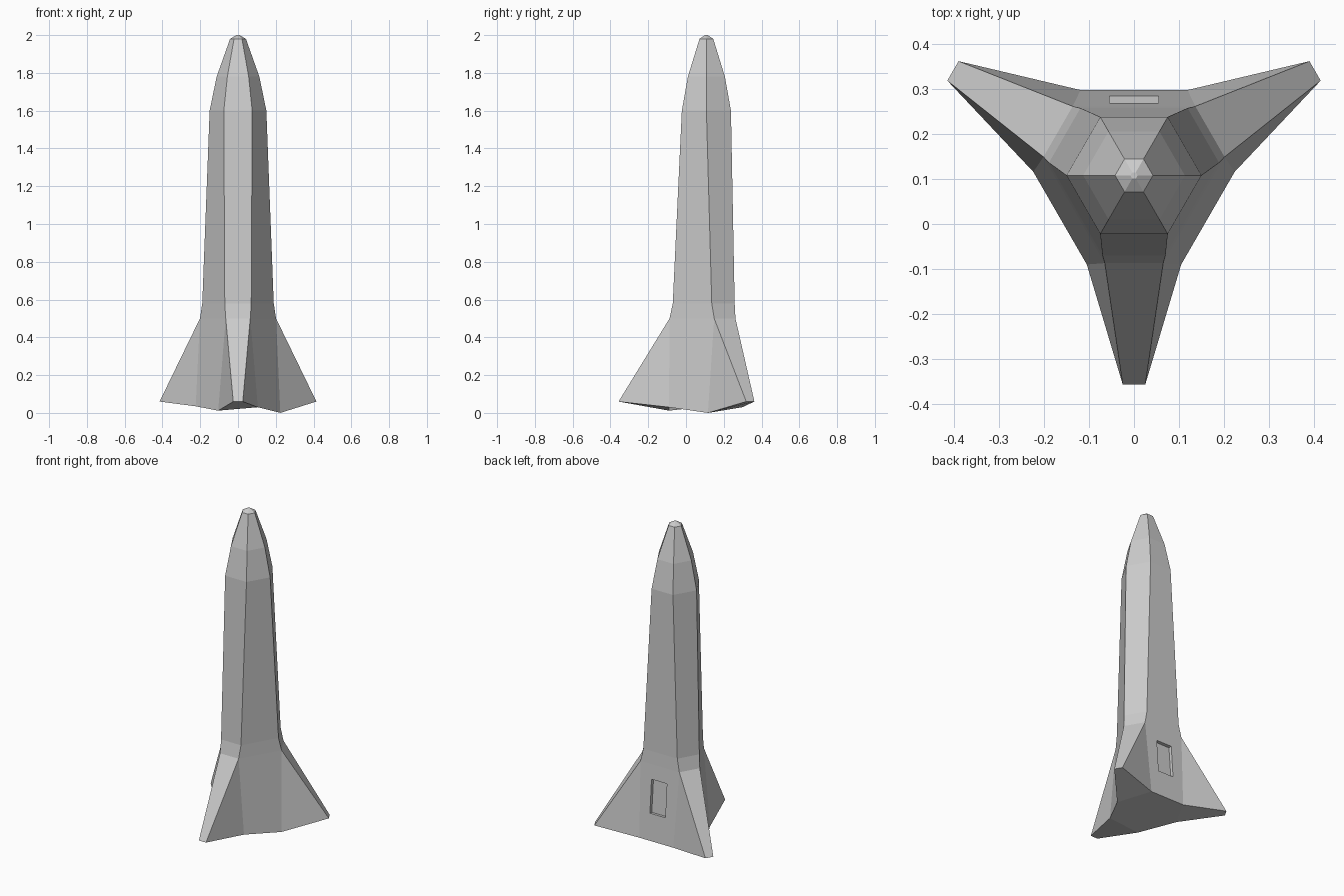
import bpy, bmesh, math
from mathutils import Vector

if "Cube" in bpy.data.objects:
    bpy.data.objects.remove(bpy.data.objects["Cube"])

CY = 0.108                                   # tower axis
FINS = [math.radians(a) for a in (-90, 30, 150)]


def pt(a, d, s, z):
    """Point at distance d along fin direction a, s sideways."""
    return Vector((d * math.cos(a) - s * math.sin(a),
                   CY + d * math.sin(a) + s * math.cos(a), z))


bm = bmesh.new()


def ring(d, h, z):
    return [bm.verts.new(pt(a, d, s * h, z)) for a in FINS for s in (-1, 1)]


# hexagonal body rings: fin-side distance, half width, height
profile = [(0.195, 0.065, 0.50), (0.178, 0.070, 0.58), (0.130, 0.075, 1.60),
           (0.098, 0.0565, 1.78), (0.0365, 0.021, 1.98), (0.007, 0.004, 2.0)]
rings = [ring(*p) for p in profile]
for lo, hi in zip(rings, rings[1:]):
    for i in range(6):
        j = (i + 1) % 6
        bm.faces.new((lo[i], lo[j], hi[j], hi[i]))
bm.faces.new(rings[-1])

# flared base with three fins on an uneven footing
tips = ring(0.465, 0.025, 0.06)
roots = ring(0.198, 0.105, 0.0)
for v, z in zip(roots, (0.012, 0.03, 0.0, 0.03, 0.03, 0.035)):
    v.co.z = z
base = rings[0]
for i in range(0, 6, 2):
    k, n = i + 1, (i + 2) % 6
    bm.faces.new((tips[i], tips[k], base[k], base[i]))
    bm.faces.new((base[i], roots[i], tips[i]))
    bm.faces.new((base[k], tips[k], roots[k]))
    bm.faces.new((base[k], roots[k], roots[n], base[n]))
    bm.faces.new((roots[i], roots[k], tips[k], tips[i]))
bm.faces.new(roots[::-1])
bmesh.ops.recalc_face_normals(bm, faces=bm.faces)
mesh = bpy.data.meshes.new("tower_body")
bm.to_mesh(mesh)
bm.free()
body = bpy.data.objects.new("tower_body", mesh)
bpy.context.collection.objects.link(body)

# recessed doorway in the back panel
bpy.ops.mesh.primitive_cube_add(size=1, location=(0, 0.277 + 0.03, 0.305),
                                rotation=(math.radians(4.6), 0, 0))
cutter = bpy.context.object
cutter.name = "doorway_cutter"
cutter.scale = (0.108, 0.1, 0.21)
cutter.hide_render = True
mod = body.modifiers.new("doorway", 'BOOLEAN')
mod.operation = 'DIFFERENCE'
mod.solver = 'EXACT'
mod.object = cutter
bpy.context.view_layer.objects.active = body
bpy.ops.object.modifier_apply(modifier=mod.name)
bpy.data.objects.remove(cutter)
